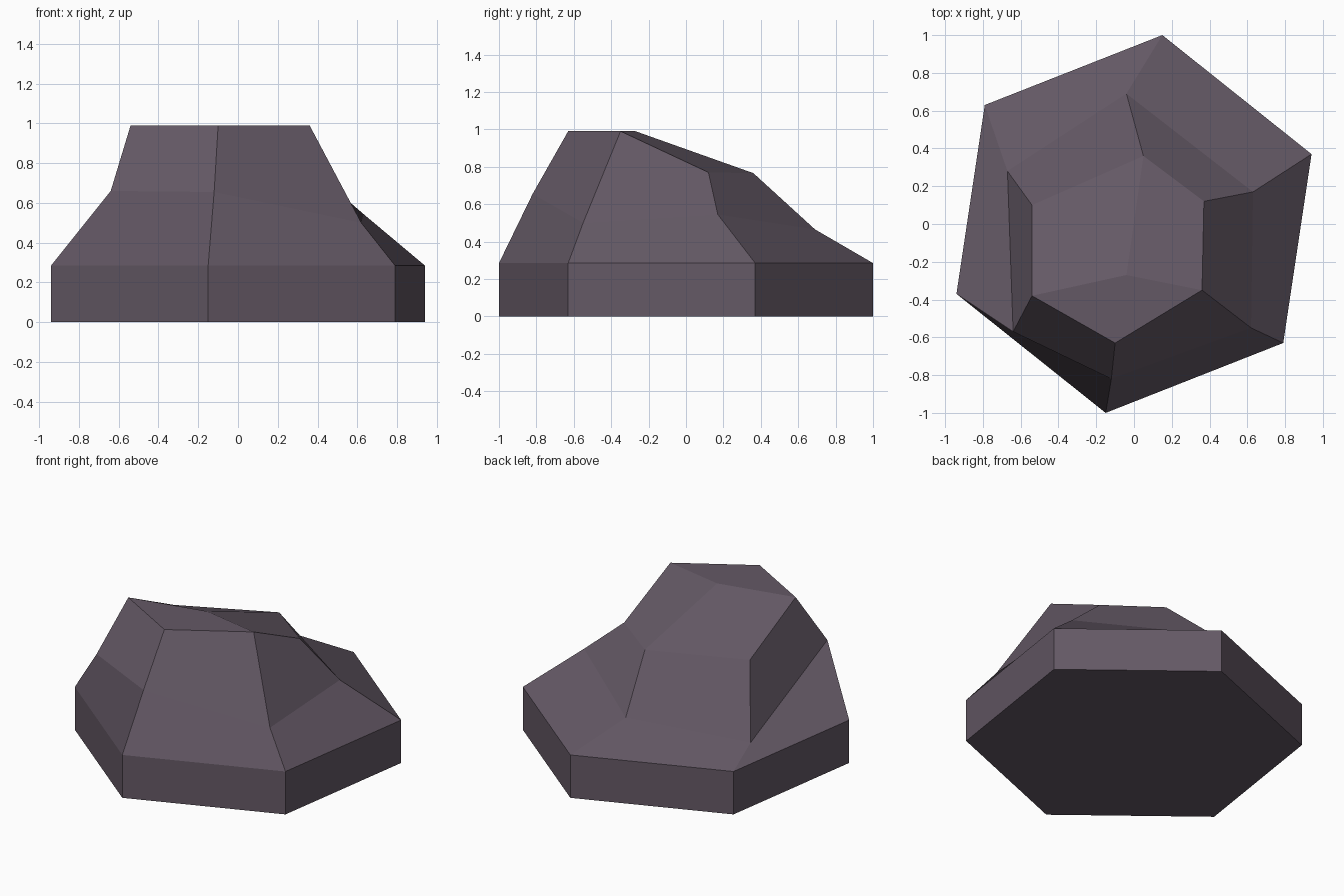
import bpy
import bmesh

cube = bpy.data.objects.get("Cube")
if cube:
    bpy.data.objects.remove(cube, do_unlink=True)

# One stone colour
stone = bpy.data.materials.new("dusky_purple_stone")
colour = (0.127, 0.099, 0.130, 1.0)
stone.diffuse_color = colour
stone.use_nodes = True
bsdf = next(n for n in stone.node_tree.nodes if n.type == 'BSDF_PRINCIPLED')
bsdf.inputs["Base Color"].default_value = colour
bsdf.inputs["Roughness"].default_value = 0.9

# Hexagonal footprint: half of it, then the same half turned by 180 degrees
half = [(0.15, 1.0), (-0.79, 0.63), (-0.94, -0.37)]
outline = half + [(-x, -y) for x, y in half]
base = [(x, y, 0) for x, y in outline]
rim = [(x, y, 0.285) for x, y in outline]

# Uneven shoulder and crown rings, anticlockwise from the back
shoulder = [(-0.04, 0.69, 0.465), (-0.67, 0.28, 0.31), (-0.64, -0.57, 0.66),
            (-0.12, -0.82, 0.655), (0.62, -0.55, 0.50), (0.63, 0.17, 0.545)]
crown = [(0.05, 0.36, 0.766), (-0.54, 0.10, 0.757), (-0.54, -0.38, 0.99),
         (-0.10, -0.63, 0.99), (0.36, -0.35, 0.99), (0.37, 0.12, 0.77)]
peak = (-0.04, -0.27, 0.99)

bm = bmesh.new()
rings = [[bm.verts.new(p) for p in ring] for ring in (base, rim, shoulder, crown)]

# Sides: faceted bands between neighbouring rings
for low, high in zip(rings, rings[1:]):
    for i in range(6):
        j = (i + 1) % 6
        bm.faces.new((low[i], low[j], high[j], high[i]))

# Underside and the three facets that meet at the peak
bm.faces.new(rings[0][::-1])
top = bm.verts.new(peak)
for i in (0, 2, 4):
    bm.faces.new((top, *(rings[-1][(i + k) % 6] for k in range(3))))

mesh = bpy.data.meshes.new("rock")
bm.to_mesh(mesh)
bm.free()
mesh.materials.append(stone)
rock = bpy.data.objects.new("rock", mesh)
bpy.context.collection.objects.link(rock)
